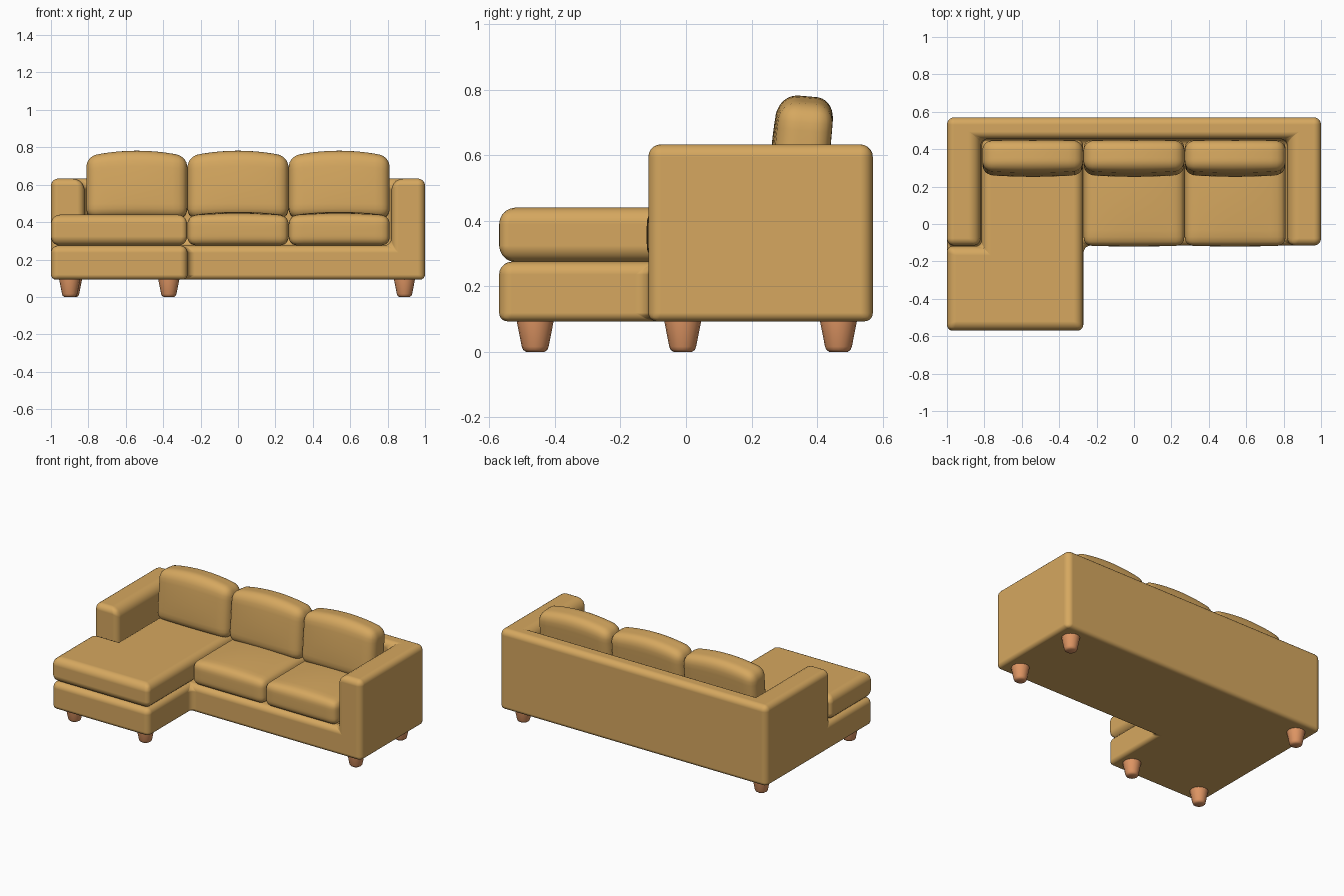
import bpy, bmesh, math
from mathutils import Vector, Matrix

if "Cube" in bpy.data.objects:
    bpy.data.objects.remove(bpy.data.objects["Cube"])


def material(name, rgb):
    m = bpy.data.materials.new(name)
    m.diffuse_color = (*rgb, 1)
    m.use_nodes = True
    m.node_tree.nodes["Principled BSDF"].inputs["Base Color"].default_value = m.diffuse_color
    return m


FABRIC = material("tan fabric", (0.67, 0.39, 0.115))
WOOD = material("warm wood", (0.73, 0.30, 0.125))


def finish(name, bm, mat):
    bmesh.ops.recalc_face_normals(bm, faces=bm.faces[:])
    for f in bm.faces:
        f.smooth = True
    me = bpy.data.meshes.new(name)
    bm.to_mesh(me)
    bm.free()
    me.materials.append(mat)
    ob = bpy.data.objects.new(name, me)
    bpy.context.collection.objects.link(ob)
    return ob


def block_solid(name, xs, ys, zs, filled, width, weight, mat):
    """Closed solid from filled grid cells, with rounded edges."""
    bm = bmesh.new()
    axes = (xs, ys, zs)
    n = [len(a) - 1 for a in axes]

    def solid(c):
        return all(0 <= c[a] < n[a] for a in range(3)) and filled(*c)

    for i in range(n[0]):
        for j in range(n[1]):
            for k in range(n[2]):
                if not solid((i, j, k)):
                    continue
                for a in range(3):
                    for s in (0, 1):
                        nb = [i, j, k]
                        nb[a] += 2 * s - 1
                        if solid(nb):
                            continue
                        b, c = (a + 1) % 3, (a + 2) % 3
                        quad = []
                        for u, v in ((0, 0), (1, 0), (1, 1), (0, 1)):
                            p = [i, j, k]
                            p[a] += s
                            p[b] += u
                            p[c] += v
                            quad.append(bm.verts.new([axes[q][p[q]] for q in range(3)]))
                        bm.faces.new(quad)
    bmesh.ops.remove_doubles(bm, verts=bm.verts[:], dist=1e-4)
    bmesh.ops.recalc_face_normals(bm, faces=bm.faces[:])
    bmesh.ops.dissolve_limit(bm, angle_limit=0.02, verts=bm.verts[:], edges=bm.edges[:])
    layer = bm.edges.layers.float.new("bevel_weight_edge")
    for e in bm.edges:
        if e.calc_face_angle(0) > 0.5:
            e[layer] = weight(*[v.co for v in e.verts])
    ob = finish(name, bm, mat)
    mod = ob.modifiers.new("rounded edges", "BEVEL")
    mod.limit_method = "WEIGHT"
    mod.width = width
    mod.segments = 5
    mod.harden_normals = True
    return ob


def cushion(name, centre, half, radius, crown, bulge, tilt=0):
    """Rounded box with a crowned top and a bulging front."""
    bm = bmesh.new()
    bmesh.ops.create_cube(bm, size=2)
    bmesh.ops.subdivide_edges(bm, edges=bm.edges[:], cuts=15, use_grid_fill=True)
    h = Vector(half)
    for v in bm.verts:
        t = [math.sin(c * math.pi / 2) for c in v.co]
        p = Vector([t[a] * h[a] for a in range(3)])
        q = Vector([max(radius - h[a], min(h[a] - radius, p[a])) for a in range(3)])
        d = p - q
        if d.length > 1e-6:
            p = q + d.normalized() * radius
        u, w, s = (p[a] / h[a] for a in range(3))
        if tilt:
            p.z += crown * (1 - u * u) * max(0, s)
        else:
            p.z += crown * (1 - u * u) * (1 - w * w * 0.6) * max(0, s)
        p.y -= bulge * (1 - u * u) * (1 - s * s * 0.6) * max(0, -w)
        v.co = p
    bm.transform(Matrix.Translation(centre) @ Matrix.Rotation(tilt, 4, "X"))
    return finish(name, bm, FABRIC)


# Frame: L-shaped base, two arms and the back in one shell
def frame_cell(i, j, k):
    if k == 0:
        return j > 0 or i < 2
    return j == 2 or (j == 1 and i in (0, 3))


def frame_weight(a, b):
    if min(a.z, b.z) > 0.6 and abs(a.x - b.x) < 0.01 and abs(abs(a.x) - 0.82) < 0.01:
        return 1.0
    return 0.4 if max(a.z, b.z) < 0.1 else 0.6


block_solid("frame", [-1, -0.82, -0.27, 0.82, 1], [-0.57, -0.115, 0.455, 0.57],
            [0.093, 0.275, 0.633], frame_cell, 0.065, frame_weight, FABRIC)

# Chaise cushion wraps around the front of the left arm
block_solid("chaise_cushion", [-1, -0.815, -0.272], [-0.57, -0.118, 0.45],
            [0.274, 0.44], lambda i, j, k: j == 0 or i == 1, 0.05,
            lambda a, b: 0.6 if abs(a.z - b.z) > 0.01 else 1.0, FABRIC)

# Seat cushions
for i, x in enumerate((0.0, 0.541)):
    cushion(f"seat_cushion_{i + 1}", (x, 0.167, 0.355), (0.27, 0.283, 0.08), 0.045, 0.02, 0.004)

# Back cushions, leaning back
for i, x in enumerate((-0.541, 0.0, 0.541)):
    cushion(f"back_cushion_{i + 1}", (x, 0.355, 0.582), (0.27, 0.082, 0.166), 0.055, 0.032, 0.016,
            -math.radians(5))

# Tapered legs
PROFILE = [(0.0, 0.0), (0.028, 0.0), (0.037, 0.006), (0.041, 0.016), (0.056, 0.092), (0.056, 0.11), (0.0, 0.11)]
for i, (x, y) in enumerate(((-0.9, -0.46), (-0.37, -0.46), (0.89, -0.01), (0.89, 0.465), (-0.89, 0.465))):
    bm = bmesh.new()
    vs = [bm.verts.new((r, 0, z)) for r, z in PROFILE]
    es = [bm.edges.new(p) for p in zip(vs, vs[1:])]
    bmesh.ops.spin(bm, geom=vs + es, axis=(0, 0, 1), cent=(0, 0, 0), angle=math.tau, steps=16)
    bmesh.ops.remove_doubles(bm, verts=bm.verts[:], dist=1e-4)
    bm.transform(Matrix.Translation((x, y, 0)))
    finish(f"leg_{i + 1}", bm, WOOD)
